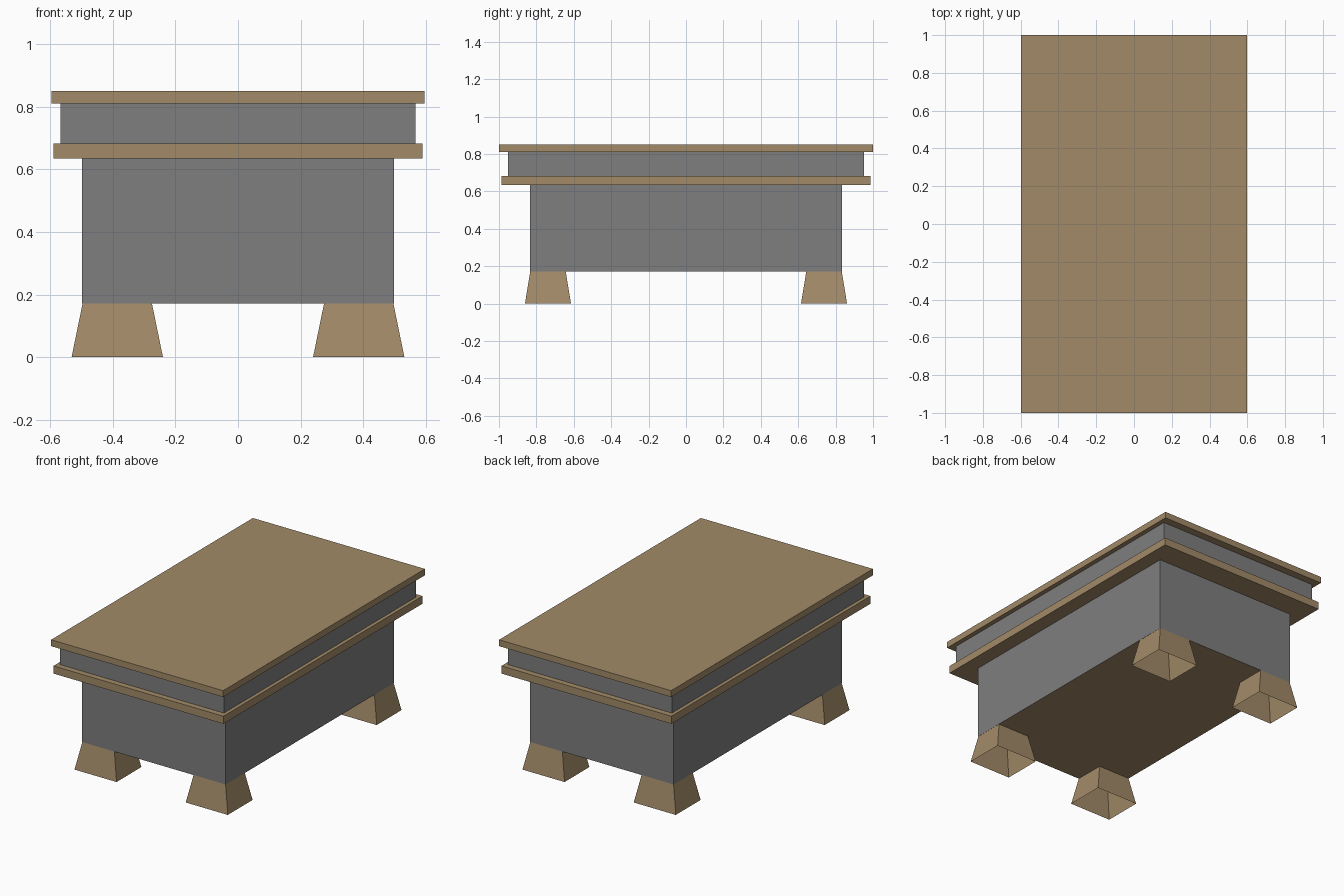
import bpy, bmesh

if "Cube" in bpy.data.objects:
    bpy.data.objects.remove(bpy.data.objects["Cube"])

wood = bpy.data.materials.new("wood")
wood.diffuse_color = (0.365, 0.257, 0.14, 1)
wood.use_nodes = True
wood.node_tree.nodes["Principled BSDF"].inputs["Base Color"].default_value = wood.diffuse_color
slate = bpy.data.materials.new("dark_grey")
slate.diffuse_color = (0.21, 0.21, 0.21, 1)
slate.use_nodes = True
slate.node_tree.nodes["Principled BSDF"].inputs["Base Color"].default_value = slate.diffuse_color


def block(name, bottom, top, z0, z1, mat, centre=(0, 0), capped=True):
    """Four-sided block; bottom and top are half sizes (x, y)."""
    cx, cy = centre
    bm = bmesh.new()
    rings = []
    for (hx, hy), z in ((bottom, z0), (top, z1)):
        rings.append([bm.verts.new((cx + sx * hx, cy + sy * hy, z))
                      for sx, sy in ((-1, -1), (1, -1), (1, 1), (-1, 1))])
    low, high = rings
    for i in range(4):
        j = (i + 1) % 4
        bm.faces.new((low[i], low[j], high[j], high[i]))
    if capped:
        bm.faces.new(low[::-1])
        bm.faces.new(high)
    mesh = bpy.data.meshes.new(name)
    bm.to_mesh(mesh)
    bm.free()
    obj = bpy.data.objects.new(name, mesh)
    bpy.context.collection.objects.link(obj)
    mesh.materials.append(mat)
    return obj


# Dark grey main body with a wooden underside
body = block("main_body", (0.498, 0.833), (0.498, 0.833), 0.171, 0.635, slate)
body.data.materials.append(wood)
for face in body.data.polygons:
    if face.normal.z < -0.9:
        face.material_index = 1

# Wooden trim, grey upper band and wooden table top
block("middle_trim", (0.59, 0.987), (0.59, 0.987), 0.635, 0.683, wood)
block("upper_band", (0.568, 0.951), (0.568, 0.951), 0.683, 0.81, slate, capped=False)
block("table_top", (0.597, 1.0), (0.597, 1.0), 0.81, 0.85, wood)

# Four flared feet, hollow and open underneath
for end, sy in (("front", -1), ("back", 1)):
    for side, sx in (("left", -1), ("right", 1)):
        block(f"{end}_{side}_foot", (0.146, 0.123), (0.111, 0.095), 0, 0.171, wood,
              centre=(sx * 0.386, sy * 0.738), capped=False)
